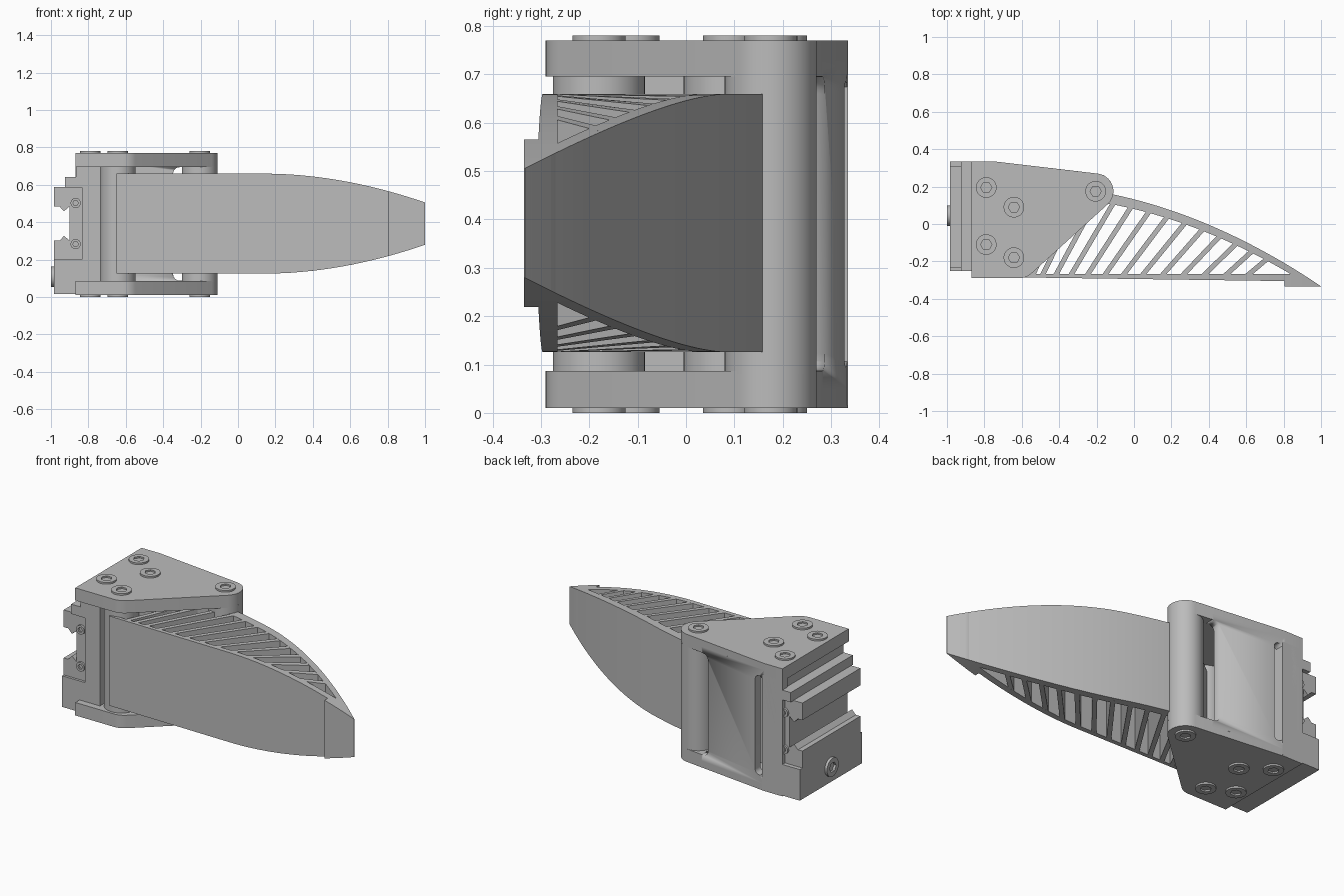
import bpy, bmesh, math
from math import cos, sin, radians, pi

cube = bpy.data.objects.get("Cube")
if cube:
    bpy.data.objects.remove(cube)

GREY = (0.5, 0.5, 0.5, 1)
mat = bpy.data.materials.new("machined grey")
mat.use_nodes = True
mat.diffuse_color = GREY
mat.node_tree.nodes["Principled BSDF"].inputs["Base Color"].default_value = GREY

MID = 0.3925            # mid height of the finger
PIVOT = (-0.205, 0.175)
FRONT_PIN = (-0.642, -0.18)
BACK_PIN = (-0.642, 0.09)
R = 0.095               # boss radius


def finish(name, bm):
    bmesh.ops.recalc_face_normals(bm, faces=bm.faces)
    me = bpy.data.meshes.new(name)
    bm.to_mesh(me)
    bm.free()
    me.materials.append(mat)
    ob = bpy.data.objects.new(name, me)
    bpy.context.collection.objects.link(ob)
    bpy.ops.object.select_all(action="DESELECT")
    ob.select_set(True)
    bpy.context.view_layer.objects.active = ob
    bpy.ops.object.shade_smooth_by_angle(angle=radians(30))
    return ob


def loft(name, rings):
    """Skin closed rings of points and cap both ends."""
    bm = bmesh.new()
    vs = [[bm.verts.new(p) for p in ring] for ring in rings]
    n = len(vs[0])
    for a, b in zip(vs, vs[1:]):
        for i in range(n):
            j = (i + 1) % n
            bm.faces.new((a[i], a[j], b[j], b[i]))
    bm.faces.new(vs[0])
    bm.faces.new(vs[-1])
    return finish(name, bm)


def prism(name, pts, lo, hi, along="z"):
    if along == "z":
        return loft(name, [[(a, b, t) for a, b in pts] for t in (lo, hi)])
    return loft(name, [[(a, t, b) for a, b in pts] for t in (lo, hi)])


def box(name, x0, x1, y0, y1, z0, z1):
    return prism(name, [(x0, y0), (x1, y0), (x1, y1), (x0, y1)], z0, z1)


def arc(c, r, a0, a1, n=12):
    return [(c[0] + r * cos(radians(a0 + (a1 - a0) * i / n)),
             c[1] + r * sin(radians(a0 + (a1 - a0) * i / n))) for i in range(n + 1)]


def post(name, c, r, lo, hi):
    return prism(name, arc(c, r, 0, 352.5, 47), lo, hi)


def rounded(x0, x1, z0, z1, r):
    pts = []
    for k, (x, z) in enumerate([(x1 - r, z1 - r), (x0 + r, z1 - r), (x0 + r, z0 + r), (x1 - r, z0 + r)]):
        pts += arc((x, z), r, 90 * k, 90 * k + 90, 6)
    return pts


def half(x):
    """Half height of the finger, narrowing toward the tip."""
    return 0.267 - 0.154 * max(0, (x - 0.15) / 0.85) ** 1.9


def back(x):
    """Outer curve of the finger's back."""
    return max(-0.333, 0.132 - 0.257 * x - 0.208 * x * x)


def strip(name, side_a, side_b):
    """Upright band between two plan curves, trimmed to the finger height."""
    rings = []
    for (ax, ay), (bx, by) in zip(side_a, side_b):
        rings.append([(ax, ay, MID - half(ax)), (bx, by, MID - half(bx)),
                      (bx, by, MID + half(bx)), (ax, ay, MID + half(ax))])
    return loft(name, rings)


def span(a, b, n):
    return [a + (b - a) * i / n for i in range(n + 1)]


# Finger: front skin, back skin, solid tip
xs = span(-0.65, 0.81, 40)
strip("finger_front_skin", [(x, -0.285 - 0.014 * (x + 0.64)) for x in xs], [(x, -0.266) for x in xs])
xs = span(-0.19, 0.985, 36)
strip("finger_back_skin", [(x, back(x)) for x in xs],
      [(x, max(-0.331, back(x) - 0.052 + 0.016 * x)) for x in xs])
xs = span(0.805, 1.0, 10)
strip("finger_tip", [(x, -0.335) for x in xs], [(x, max(-0.334, min(-0.266, back(x)))) for x in xs])


# Base strut joining the two finger bosses
def strut(x):
    return FRONT_PIN[1] + (x - FRONT_PIN[0]) * 0.816


ends = (FRONT_PIN[0], PIVOT[0])
strip("finger_base_strut", [(x, strut(x) + 0.03) for x in ends], [(x, strut(x) - 0.03) for x in ends])

# Slanted ribs, leaning further toward the tip
RIBS = 13
for i in range(RIBS):
    u = i / (RIBS - 1)
    x0 = -0.54 + 1.15 * u ** 1.25
    ang = radians(66 - 26 * u)
    x, y = x0, -0.272
    while y < (strut(x) if x < PIVOT[0] else back(x) - 0.025):
        x += 0.004 * cos(ang)
        y += 0.004 * sin(ang)
    w = 0.013 / sin(ang)
    strip("finger_rib", [(x0 - w, -0.272), (x - w, y)], [(x0 + w, -0.272), (x + w, y)])

# Bosses and spacers between the side plates
post("pivot_barrel", PIVOT, R, 0.08, 0.7)
post("front_boss", FRONT_PIN, R, 0.08, 0.7)
post("back_standoff", BACK_PIN, R, 0.08, 0.7)

# Side plates
outline = [(-0.87, -0.29), (-0.87, 0.335), (-0.75, 0.335)]
outline += arc(PIVOT, R, 83, -48)
outline += arc((-0.615, -0.19), 0.1, -48, -90, 6)
for name, lo, hi in (("lower_plate", 0.01, 0.087), ("upper_plate", 0.695, 0.77)):
    prism(name, outline, lo, hi)

# Back wall with a narrow slot and a window beside the pivot
wall = prism("back_wall", [(-0.87, 0.335), (-0.75, 0.335), (-0.3, 0.282),
                           (-0.3, 0.232), (-0.75, 0.285), (-0.87, 0.285)], 0.05, 0.73)
for cut in (rounded(-0.74, -0.685, 0.095, 0.685, 0.027), rounded(-0.347, -0.1, 0.088, 0.694, 0.035)):
    cutter = prism("cutter", cut, 0.1, 0.5, "y")
    cutter.hide_render = True
    mod = wall.modifiers.new("slot", "BOOLEAN")
    mod.operation = "DIFFERENCE"
    mod.solver = "EXACT"
    mod.object = cutter
    bpy.context.view_layer.objects.active = wall
    bpy.ops.object.modifier_apply(modifier=mod.name)
    bpy.data.objects.remove(cutter)

# Mount: base wall, shelf, lower block
Y0, Y1 = -0.25, 0.335
box("mount_wall", -0.835, -0.735, Y0, Y1, 0.015, 0.7)
prism("mount_shelf", [(-0.925, 0.585), (-0.925, 0.643), (-0.865, 0.643), (-0.865, 0.7),
                      (-0.8, 0.7), (-0.8, 0.585)], Y0, Y1, "y")
box("mount_block", -0.985, -0.735, Y0, Y1, 0.015, 0.2)
box("rail_web", -0.9, -0.83, Y0 + 0.015, Y1 - 0.025, 0.19, 0.59)

# Mirrored rail jaws with pointed lips
for s, name in ((1, "upper_jaw"), (-1, "lower_jaw")):
    jaw = [(-0.985, 0.194), (-0.985, 0.092), (-0.955, 0.092), (-0.93, 0.066), (-0.9, 0.092), (-0.89, 0.194)]
    prism(name, [(x, 0.393 + s * z) for x, z in jaw], Y0 + 0.015, Y1 - 0.025, "y")


def screw(name, place, r, depth):
    """Round head with a hexagonal socket; place maps (u, v, height) to space."""
    n = 48
    angs = [2 * pi * i / n for i in range(n)]
    rim = [(r * cos(a), r * sin(a)) for a in angs]
    hexa = []
    for a in angs:
        k = 0.55 * r * cos(pi / 6) / cos((a % (pi / 3)) - pi / 6)
        hexa.append((k * cos(a), k * sin(a)))
    steps = ((rim, -0.005), (rim, depth), (hexa, depth), (hexa, 0.001))
    return loft(name, [[place(u, v, h) for u, v in ring] for ring, h in steps])


# Plate screws on both sides
for cx, cy in (PIVOT, FRONT_PIN, BACK_PIN, (-0.79, 0.195), (-0.79, -0.11)):
    screw("upper_screw", lambda u, v, h: (cx + u, cy + v, 0.77 + h), 0.055, 0.01)
    screw("lower_screw", lambda u, v, h: (cx + u, cy + v, 0.01 - h), 0.055, 0.01)

# Clamp screw on the block, and small screws on both rail ends
screw("clamp_screw", lambda u, v, h: (-0.985 - h, 0.045 + u, 0.108 + v), 0.055, 0.015)
for y, s in ((Y0 + 0.015, -1), (Y1 - 0.025, 1)):
    for z in (0.283, 0.503):
        screw("rail_screw", lambda u, v, h: (-0.868 + u, y + s * h, z + v), 0.027, 0.012)
